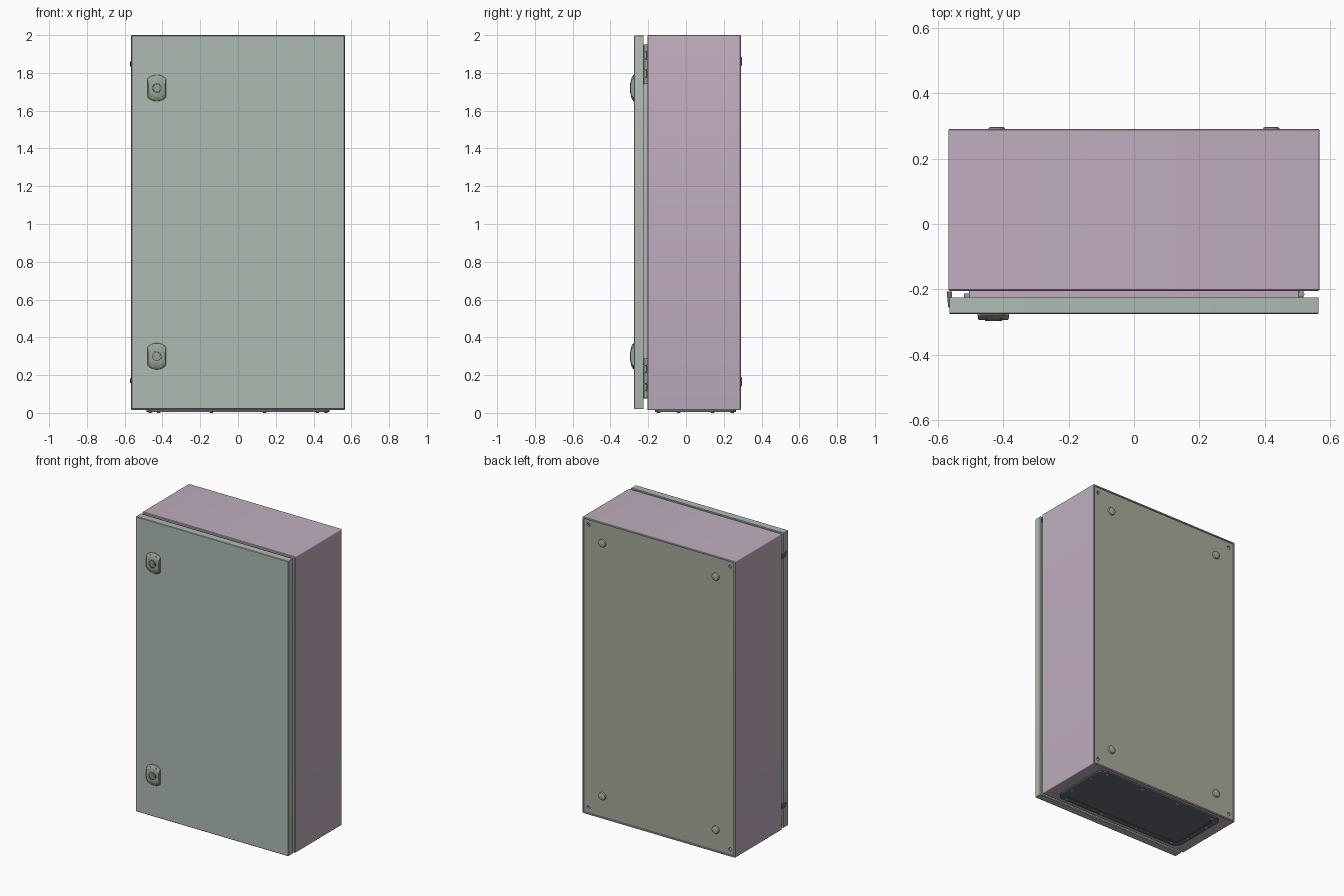
import bpy, bmesh
from math import sin, cos, pi, tau
from mathutils import Vector

if "Cube" in bpy.data.objects:
    bpy.data.objects.remove(bpy.data.objects["Cube"])


def material(name, rgb):
    m = bpy.data.materials.new(name)
    m.diffuse_color = (*rgb, 1)
    m.use_nodes = True
    m.node_tree.nodes["Principled BSDF"].inputs["Base Color"].default_value = m.diffuse_color
    return m


MAUVE = material("mauve_paint", (0.53, 0.42, 0.52))
GREEN = material("green_paint", (0.42, 0.50, 0.45))
OLIVE = material("olive_paint", (0.39, 0.41, 0.32))
DARK = material("dark_metal", (0.13, 0.15, 0.17))
STEEL = material("lock_metal", (0.32, 0.38, 0.30))


def ring(pts, axis, t):
    """Place a 2D outline at height t along the y or z axis."""
    return [Vector((a, t, b)) if axis == 'y' else Vector((a, b, t)) for a, b in pts]


def rounded(a0, a1, b0, b1, inset=0.0, r=0.008, n=4):
    a0, a1, b0, b1 = a0 + inset, a1 - inset, b0 + inset, b1 - inset
    corners = [(a1 - r, b1 - r, 0), (a0 + r, b1 - r, 1), (a0 + r, b0 + r, 2), (a1 - r, b0 + r, 3)]
    return [(ca + r * cos((q + k / n) * pi / 2), cb + r * sin((q + k / n) * pi / 2))
            for ca, cb, q in corners for k in range(n + 1)]


def circle(a, b, r, n=24):
    return [(a + r * cos(tau * k / n), b + r * sin(tau * k / n)) for k in range(n)]


def loft(name, parts, mat, closed=False):
    """Skin one or more stacks of rings into one object."""
    bm = bmesh.new()
    for rings in parts:
        loops = [[bm.verts.new(p) for p in rg] for rg in rings]
        pairs = list(zip(loops, loops[1:])) + ([(loops[-1], loops[0])] if closed else [])
        for lo, hi in pairs:
            for i in range(len(lo)):
                j = (i + 1) % len(lo)
                bm.faces.new((lo[i], lo[j], hi[j], hi[i]))
        if not closed:
            bm.faces.new(loops[0])
            bm.faces.new(loops[-1])
    bmesh.ops.recalc_face_normals(bm, faces=bm.faces)
    me = bpy.data.meshes.new(name)
    bm.to_mesh(me)
    bm.free()
    ob = bpy.data.objects.new(name, me)
    bpy.context.collection.objects.link(ob)
    if mat:
        me.materials.append(mat)
    return ob


def rod(a, b, r, t0, t1, axis='y', n=24):
    return [ring(circle(a, b, r, n), axis, t) for t in (t0, t1)]


def box(x0, x1, y0, y1, z0, z1):
    return [ring([(x0, y0), (x1, y0), (x1, y1), (x0, y1)], 'z', z) for z in (z0, z1)]


# Cabinet body: folded sheet shell with shoulder and inset neck round the opening
BODY = (-0.567, 0.567, 0.015, 2.0)
profile = [(0.29, 0.002), (0.287, 0), (-0.201, 0), (-0.205, 0.004), (-0.205, 0.062),
           (-0.242, 0.062), (-0.242, 0.07), (-0.197, 0.07), (-0.197, 0.01), (0.29, 0.01)]
loft("cabinet_body", [[ring(rounded(*BODY, i, 0.006), 'y', y) for y, i in profile]], MAUVE, closed=True)

# Recessed back panel with four corner fixing holes
back = loft("back_panel", [[ring(rounded(*BODY, 0.01, 0.005), 'y', y) for y in (0.27, 0.283)]], OLIVE)
holes = loft("hole_cutter", [rod(x, z, 0.011, 0.25, 0.31, n=20)
                             for x in (-0.525, 0.525) for z in (0.06, 1.955)], None)
holes.hide_render = True
holes.hide_set(True)
cut = back.modifiers.new("holes", 'BOOLEAN')
cut.object = holes
cut.solver = 'EXACT'

# Domed plugs on the back
loft("back_plugs", [[ring(circle(x, z, r, 32), 'y', y)
                     for y, r in ((0.28, 0.026), (0.29, 0.026), (0.294, 0.024), (0.297, 0.018))]
                    for x in (-0.42, 0.42) for z in (0.165, 1.86)], OLIVE)

# Door: folded pan, open towards the cabinet
DOOR = (-0.565, 0.565, 0.02, 1.997)
pan = [(-0.263, 0.009), (-0.225, 0.009), (-0.225, 0), (-0.272, 0), (-0.275, 0.003)]
loft("door", [[ring(rounded(*DOOR, i, 0.004), 'y', y) for y, i in pan]], GREEN)

# Foam seal between door and neck
loft("door_seal", [[ring(rounded(*BODY, i, 0.005), 'y', y) for y, i in
                    ((-0.264, 0.056), (-0.24, 0.056), (-0.24, 0.076), (-0.264, 0.076))]], DARK, closed=True)

# Locks: curved escutcheon, raised collar, barrel and key bar
plates, collars, barrels, bars, cams = [], [], [], [], []
LX = -0.43
for z in (0.30, 1.72):
    outline = [(max(-0.048, min(0.048, a)), b) for a, b in circle(0, 0, 0.07, 48)]
    plates.append([ring([(LX + a * sx, z + b * sz) for a, b in outline], 'y', y)
                   for y, sx, sz in ((-0.274, 1, 1), (-0.279, 1, 0.98), (-0.286, 0.99, 0.84),
                                     (-0.291, 0.97, 0.64), (-0.293, 0.93, 0.45))])
    collars.append([ring(circle(LX, z, r, 32), 'y', y) for y, r in
                    ((-0.28, 0.027), (-0.296, 0.026), (-0.297, 0.024), (-0.297, 0.02), (-0.28, 0.019))])
    barrels.append(rod(LX, z, 0.012, -0.28, -0.296))
    bars.append(box(LX - 0.017, LX + 0.017, -0.2955, -0.28, z - 0.003, z + 0.003))
    # screw pips above and below the barrel
    for s in (-1, 1):
        for dx in (-0.022, 0.022):
            barrels.append(rod(LX + dx, z + s * 0.052, 0.004, -0.275, -0.289, n=12))
    # latch tongue reaching behind the neck edge
    cams.append(box(-0.52, -0.5, -0.228, -0.213, z - 0.02, z + 0.02))
loft("lock_plates", plates, STEEL)
loft("lock_collars", collars, DARK, closed=True)
loft("lock_barrels", barrels, STEEL)
loft("lock_key_bars", bars, DARK)
loft("latch_tongues", cams, STEEL)

# Hinges on the right: stacked knuckles with leaves to neck and door
knuckles, leaves = [], []
for z0 in (0.08, 1.74):
    for k, h in enumerate((0.035, 0.03, 0.055, 0.03, 0.035)):
        start = z0 + (0, 0.041, 0.077, 0.138, 0.174)[k]
        knuckles.append(rod(0.512, -0.215, 0.009, start, start + h, 'z', 16))
        y0, y1 = ((-0.213, -0.204) if k % 2 == 0 else (-0.235, -0.217))
        leaves.append(box(0.504, 0.518, y0, y1, start, start + h))
    knuckles.append(rod(0.512, -0.215, 0.005, z0, z0 + 0.205, 'z', 12))
loft("hinge_knuckles", knuckles, STEEL)
loft("hinge_leaves", leaves, STEEL)

# Small hooked clips on the left edge
hook = [(-0.573, -0.206), (-0.556, -0.206), (-0.56, -0.255), (-0.568, -0.255)]
loft("edge_clips", [[ring(hook, 'z', z + s) for s in (-0.013, 0.013)] for z in (0.17, 1.847)], DARK)

# Cable entry plate under the cabinet with a stepped centre
PLATE = (-0.485, 0.485, -0.165, 0.265)
steps = [(0.017, 0), (0.006, 0), (0.004, 0.003), (0.004, 0.04), (0.007, 0.043)]
loft("bottom_plate", [[ring(rounded(*PLATE, i, 0.05 - i * 0.5, 6), 'z', z) for z, i in steps]], DARK)

# Plate screws
spots = [(x, y) for x in (-0.42, -0.14, 0.14, 0.42) for y in (-0.145, 0.245)]
spots += [(x, y) for x in (-0.465, 0.465) for y in (-0.04, 0.14)]
loft("plate_screws", [[ring(circle(x, y, r, 16), 'z', z) for z, r in
                       ((0.006, 0.01), (0.002, 0.01), (0.0, 0.007))] for x, y in spots], STEEL)

# Smooth rounded parts, keep folds sharp
for ob in bpy.context.scene.objects:
    if ob != holes:
        ob.select_set(True)
        bpy.context.view_layer.objects.active = ob
bpy.ops.object.shade_smooth_by_angle(angle=pi / 6)
